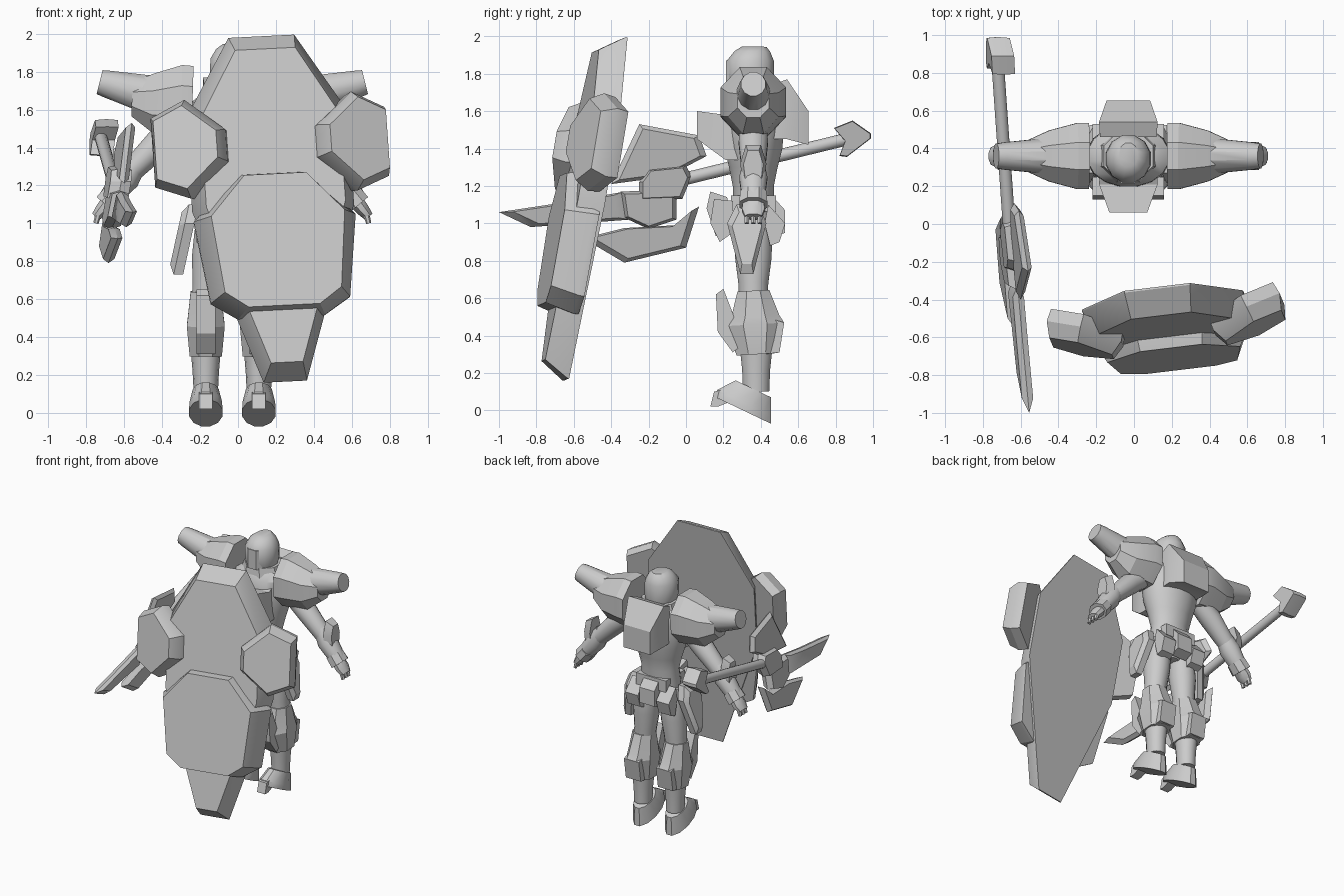
import bpy, math
from mathutils import Vector as V

if "Cube" in bpy.data.objects:
    bpy.data.objects.remove(bpy.data.objects["Cube"])

CX, CY = -0.03, 0.36          # body axis
mat = bpy.data.materials.new("plain_grey")
mat.diffuse_color = (0.6, 0.6, 0.6, 1)
mat.use_nodes = True
mat.node_tree.nodes["Principled BSDF"].inputs["Base Color"].default_value = mat.diffuse_color


def loft(name, rings, angle=30):
    """Skin a stack of equal-length rings and cap both ends."""
    n = len(rings[0])
    verts = [v for r in rings for v in r]
    faces = [list(range(n)), list(range(len(verts) - n, len(verts)))]
    for k in range(len(rings) - 1):
        for i in range(n):
            j = (i + 1) % n
            faces.append([k * n + i, k * n + j, (k + 1) * n + j, (k + 1) * n + i])
    me = bpy.data.meshes.new(name)
    me.from_pydata(verts, [], faces)
    ob = bpy.data.objects.new(name, me)
    bpy.context.collection.objects.link(ob)
    me.materials.append(mat)
    import bmesh
    bm = bmesh.new()
    bm.from_mesh(me)
    bmesh.ops.recalc_face_normals(bm, faces=bm.faces)
    bm.to_mesh(me)
    bm.free()
    me.shade_smooth()
    me.set_sharp_from_angle(angle=math.radians(angle))
    return ob


def limb(name, secs, n=16, angle=30, ref=(0, 1, 0)):
    """secs: (x, y, z, radius along ref, radius across)."""
    axis = (V(secs[-1][:3]) - V(secs[0][:3])).normalized()
    a = V(ref)
    a = (a - axis * a.dot(axis)).normalized()
    b = axis.cross(a)
    c = 1 / math.cos(math.pi / n)
    rings = []
    for x, y, z, ra, rb in secs:
        rings.append([V((x, y, z)) + c * (a * ra * math.cos(t) + b * rb * math.sin(t))
                      for t in [(i + .5) * math.tau / n for i in range(n)]])
    return loft(name, rings, angle)


def scaled(pts, s):
    ca = sum(p[0] for p in pts) / len(pts)
    cb = sum(p[1] for p in pts) / len(pts)
    return [(ca + (a - ca) * s, cb + (b - cb) * s) for a, b in pts]


def side_plate(name, pts, xs, s0=1, s1=1):
    """Side profile (y, z) extruded between two x positions."""
    return loft(name, [[V((xs[0], y, z)) for y, z in scaled(pts, s0)],
                       [V((xs[1], y, z)) for y, z in scaled(pts, s1)]])


def box_y(name, ends):
    """Box along y from (y, half width, z low, z high) ends."""
    return loft(name, [[V((CX - w, y, a)), V((CX + w, y, a)), V((CX + w, y, b)), V((CX - w, y, b))]
                       for y, w, a, b in ends])


# --- shield, in its own tilted frame ---
U = V((1, .12, .05)).normalized()
T = V((-.05, .17, 1))
T = (T - U * T.dot(U)).normalized()
N = U.cross(T)                # points to the front
O = V((.185, -.485, 1.08))


def mirrored(half):
    return half + [(-a, b) for a, b in reversed(half)]


def shield_pos(u, v, d):
    return O + U * u + T * v + N * d


def shield_plate(name, outer, inner, d):
    return loft(name, [[shield_pos(a, b, d[0]) for a, b in outer],
                       [shield_pos(a, b, d[1]) for a, b in outer],
                       [shield_pos(a, b, d[2]) for a, b in inner]])


shield_plate("shield_body",
             mirrored([(.175, .92), (.43, .50), (.43, 0), (.115, -.93)]),
             mirrored([(.16, .83), (.37, .47), (.37, 0), (.085, -.85)]), (0, .01, .14))
shield_plate("shield_lower_plate",
             mirrored([(.18, .18), (.43, -.06), (.37, -.50), (.23, -.59)]),
             mirrored([(.165, .15), (.355, -.06), (.31, -.47), (.19, -.555)]), (.02, .05, .20))

for sg, side in ((1, "right"), (-1, "left")):
    yaw = math.radians(20)
    pu = U * math.cos(yaw) * sg - N * math.sin(yaw)
    pn = N * math.cos(yaw) + U * math.sin(yaw) * sg
    c = shield_pos(.42 * sg, .32, .07)
    pod = [(-.2, .085), (.01, .265), (.2, .185), (.2, -.185), (.01, -.265), (-.2, -.085)]
    loft(side + "_shield_pod", [[c + pu * a + T * b + pn * d for a, b in scaled(pod, s)]
                                for d, s in ((-.03, .97), (.04, 1), (.12, .84))])

# --- polearm: side profiles on a slanted sheet ---


def weapon_x(y, z):
    return -.655 - .12 * y + .18 * (z - 1.17)


def blade(name, pts, t, s=1.0):
    rings = [[V((weapon_x(y, z) + d, y, z)) for y, z in scaled(pts, k)]
             for d, k in ((-t, s), (0, 1), (t, s))]
    loft(name, rings)


blade("upper_blade", [(-.40, 1.21), (-.25, 1.53), (.07, 1.47), (.11, 1.36), (-.1, 1.25)], .025, .85)
blade("lower_blade", [(.07, 1.09), (0, .87), (-.33, .79), (-.55, .92), (-.33, .975), (-.05, .99)], .03, .85)
blade("spear_tip", [(-1, 1.06), (-.6, 1.12), (-.33, 1.17), (-.3, 1.02), (-.83, .98)], .03, .8)
blade("blade_mount", [(-.35, 1.17), (-.05, 1.18), (-.05, 1.02), (-.2, .97), (-.33, 1.03)], .045, .85)
blade("blade_collar", [(-.25, 1.22), (-.2, 1.29), (0, 1.31), (.03, 1.25), (-.02, 1.13), (-.25, 1.12)], .055, .85)
blade("pommel", [(.79, 1.51), (.89, 1.55), (.99, 1.48), (.99, 1.455), (.86, 1.355), (.82, 1.36), (.85, 1.44)], .06, .95)
limb("staff", [(-.655, -.1, 1.215, .033, .033), (-.725, .9, 1.46, .033, .033)], 14, ref=(1, 0, 0))

# --- torso and head ---
limb("torso", [(CX, CY, z, a, b) for z, a, b in (
    (.93, .07, .07), (1.0, .10, .14), (1.09, .11, .16), (1.2, .11, .145), (1.3, .13, .17),
    (1.4, .155, .20), (1.52, .165, .22), (1.64, .16, .215), (1.70, .12, .14))], 16, 40)
limb("neck_collar", [(CX, CY, 1.6, .15, .17), (CX, CY, 1.73, .13, .13)], 8)
limb("head", [(CX, CY + dy, z, a, b) for z, dy, a, b in (
    (1.63, 0, .08, .08), (1.70, -.01, .115, .10), (1.77, -.015, .125, .12), (1.87, -.015, .125, .115),
    (1.92, -.005, .095, .085), (1.945, .005, .065, .05))], 12, 40)
loft("visor", [[V((CX + x * w, y, z)) for x, z in ((-1, 1.72), (1, 1.72), (1, 1.87), (-1, 1.87))]
               for y, w in ((.215, .035), (.27, .085))])
box_y("chest_box", [(.06, .10, 1.45, 1.60), (.21, .155, 1.34, 1.58), (.30, .15, 1.34, 1.62)])
box_y("backpack", [(.46, .15, 1.45, 1.74), (.54, .155, 1.45, 1.77), (.655, .115, 1.42, 1.60)])
box_y("belt", [(.24, .13, 1.06, 1.15), (.48, .13, 1.06, 1.15)])
side_plate("front_skirt", [(.11, 1.08), (.13, 1.17), (.22, 1.14), (.24, 1.02), (.16, .93)], (CX - .07, CX + .07))
side_plate("rear_skirt", [(.44, 1.17), (.53, 1.07), (.53, .95), (.46, .92), (.42, 1.05)], (CX - .065, CX + .065))

# --- paired parts ---
for sg, side in ((1, "right"), (-1, "left")):
    def X(s):
        return CX + sg * s

    # shoulder
    limb(side + "_shoulder_armor", [(X(.21), CY, 1.645, .175, .185), (X(.27), CY, 1.65, .175, .185),
                                    (X(.42), CY, 1.635, .135, .155), (X(.53), CY, 1.655, .085, .09)], 8, 20)
    limb(side + "_shoulder_cone", [(X(.38), CY, 1.665, .10, .11), (X(.66), CY, 1.735, .072, .072),
                                   (X(.70), CY, 1.745, .065, .065)], 12)
    # arm
    limb(side + "_upper_arm", [(X(.24), CY, 1.54, .07, .07), (X(.38), CY, 1.43, .078, .075),
                               (X(.53), CY, 1.28, .062, .06)], 14)
    limb(side + "_forearm", [(X(.50), CY, 1.33, .055, .055), (X(.56), CY, 1.24, .075, .072),
                             (X(.65), CY, 1.13, .06, .055)], 14)
    side_plate(side + "_arm_guard", [(.32, 1.42), (.40, 1.42), (.43, 1.32), (.41, 1.16), (.31, 1.16), (.29, 1.32)],
               (X(.57), X(.63)), 1, .75)
    limb(side + "_cuff", [(X(.62), CY, 1.16, .07, .06), (X(.67), CY, 1.10, .075, .06)], 8)
    limb(side + "_hand", [(X(.65), CY, 1.12, .055, .04), (X(.69), CY, 1.07, .06, .035),
                          (X(.72), CY, 1.035, .045, .025)], 8)
    for k in range(3):
        y = CY - .035 + .035 * k
        limb(side + "_finger_%d" % (k + 1), [(X(.70), y, 1.07, .014, .016), (X(.72), y, 1.0, .012, .012)], 6)
    # hip plate
    hip = [(.22, 1.0), (.29, .73), (.36, .73), (.43, 1.0), (.39, 1.10), (.27, 1.10)]
    loft(side + "_hip_plate", [[V((X(d + .22 * (1.0 - z)), y, z)) for y, z in scaled(hip, s)]
                               for d, s in ((.20, 1), (.25, 1), (.28, .75))])
    for tag, prof in (("front", [(.15, 1.13), (.13, 1.0), (.18, .9), (.25, .95), (.25, 1.12)]),
                      ("rear", [(.44, 1.10), (.53, 1.0), (.5, .9), (.45, .88), (.42, 1.0)])):
        side_plate(side + "_" + tag + "_thigh_plate", prof, (X(.08), X(.19)))
    # leg
    limb(side + "_thigh", [(X(d), CY, z, a, b) for d, z, a, b in (
        (.10, 1.06, .08, .08), (.11, .95, .10, .09), (.12, .82, .098, .093), (.13, .68, .08, .08),
        (.14, .55, .075, .075))], 16, 40)
    limb(side + "_shin_armor", [(X(.14), y, z, a, b) for z, y, a, b in (
        (.64, .36, .085, .08), (.50, .37, .13, .095), (.46, .37, .155, .10), (.30, .38, .11, .085))], 8, 20)
    side_plate(side + "_knee_guard", [(.16, .62), (.20, .65), (.25, .52), (.30, .35), (.25, .31), (.17, .42)],
               (X(.09), X(.19)))
    side_plate(side + "_calf_guard", [(.42, .50), (.525, .47), (.50, .31), (.42, .30)], (X(.075), X(.205)))
    limb(side + "_ankle", [(X(.14), .375, z, a, b) for z, a, b in (
        (.36, .09, .08), (.22, .075, .068), (.10, .07, .062))], 14)
    limb(side + "_foot", [(X(.14), y, z, a, b) for z, y, a, b in (
        (0, .305, .165, .088), (.04, .31, .16, .086), (.115, .36, .105, .068))], 12)
    side_plate(side + "_toe_plate", [(.13, .02), (.15, .10), (.25, .125), (.27, .06), (.17, .02)],
               (X(.105), X(.175)))
